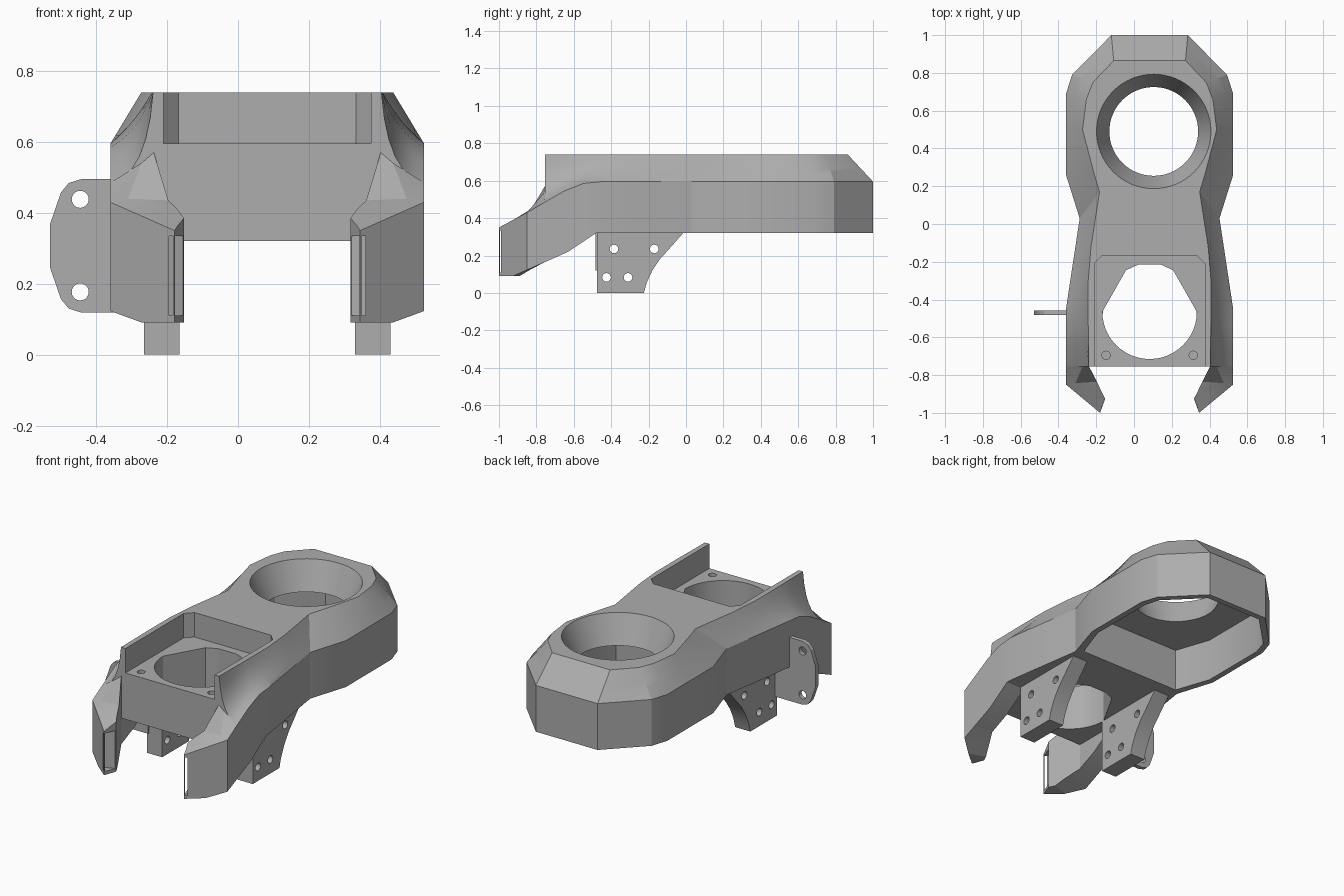
import bpy, bmesh, math
from mathutils import Matrix, Vector

if "Cube" in bpy.data.objects:
    bpy.data.objects.remove(bpy.data.objects["Cube"], do_unlink=True)

CX = 0.0825  # symmetry plane of the housing
TOP, EDGE, BASE = 0.74, 0.595, 0.32

gray = bpy.data.materials.new("plain_gray")
gray.use_nodes = True
gray.diffuse_color = (0.42, 0.42, 0.42, 1)
gray.node_tree.nodes["Principled BSDF"].inputs["Base Color"].default_value = gray.diffuse_color


def make(name, bm):
    bmesh.ops.recalc_face_normals(bm, faces=bm.faces)
    me = bpy.data.meshes.new(name)
    bm.to_mesh(me)
    bm.free()
    me.materials.append(gray)
    ob = bpy.data.objects.new(name, me)
    bpy.context.collection.objects.link(ob)
    ob.location.x = CX
    return ob


def loft(name, rings):
    """Closed solid through rings of equal point count."""
    bm = bmesh.new()
    rows = [[bm.verts.new(p) for p in r] for r in rings]
    n = len(rows[0])
    for a, b in zip(rows, rows[1:]):
        for i in range(n):
            j = (i + 1) % n
            bm.faces.new((a[i], a[j], b[j], b[i]))
    bm.faces.new(rows[0])
    bm.faces.new(rows[-1])
    return make(name, bm)


def prism(name, pts, lo, hi, axis="z"):
    """Extrude a 2D outline between two positions on an axis."""
    place = {"x": lambda a, b, t: (t, a, b), "y": lambda a, b, t: (a, t, b),
             "z": lambda a, b, t: (a, b, t)}[axis]
    return loft(name, [[place(a, b, t) for a, b in pts] for t in (lo, hi)])


def circle(u, v, r, n=32):
    return [(u + r * math.cos(2 * math.pi * i / n), v + r * math.sin(2 * math.pi * i / n))
            for i in range(n)]


def cut(ob, *cutters):
    """Subtract the cutters, then discard them."""
    for c in cutters:
        c.hide_render = True
        m = ob.modifiers.new("cut", "BOOLEAN")
        m.operation, m.solver, m.object = "DIFFERENCE", "EXACT", c
    bpy.context.view_layer.update()
    ev = ob.evaluated_get(bpy.context.evaluated_depsgraph_get())
    new = bpy.data.meshes.new_from_object(ev)
    ob.modifiers.clear()
    ob.data = new
    for c in cutters:
        bpy.data.objects.remove(c, do_unlink=True)


def both(pts):
    """Complete a half outline with its mirror image."""
    return pts + [(-x, y) for x, y in reversed(pts)]


# Housing: side half-width, y, edge height; top half-width, y; hollow of the flank
stations = [
    (0.2025, 1.0, EDGE, 0.19, 0.865, 0), (0.41, 0.79, EDGE, 0.30, 0.75, 0),
    (0.4425, 0.69, EDGE, 0.335, 0.66, 0), (0.4425, 0.5, EDGE, 0.355, 0.5, 0),
    (0.4425, 0.26, EDGE, 0.295, 0.27, 0), (0.37, 0.03, EDGE, 0.265, 0.17, 0),
    (0.405, -0.2, EDGE, 0.31, -0.12, 0.1), (0.4425, -0.45, EDGE, 0.325, -0.3, 0.2),
    (0.4425, -0.55, 0.585, 0.325, -0.52, 0.45), (0.4425, -0.65, 0.545, 0.323, -0.64, 0.65),
    (0.4425, -0.755, 0.485, 0.322, -0.755, 0.85),
]
STEPS = 6


def column(s, side):
    xo, yo, ze, xt, yt, k = s
    a, b = Vector((xo, yo, ze)), Vector((xt, yt, TOP))
    c = ((a + b) / 2).lerp(Vector((xt + 0.01, (yo + yt) / 2, ze)), k)
    pts = [Vector((xo, yo, BASE))]
    for i in range(STEPS + 1):
        t = i / STEPS
        pts.append(a * (1 - t) ** 2 + c * 2 * t * (1 - t) + b * t * t)
    return [(p.x * side, p.y, p.z) for p in pts]


bm = bmesh.new()
cols = [column(s, 1) for s in reversed(stations)] + [column(s, -1) for s in stations]
cols = [[bm.verts.new(p) for p in c] for c in cols]
for a, b in zip(cols, cols[1:]):
    for i in range(STEPS + 1):
        bm.faces.new((a[i], b[i], b[i + 1], a[i + 1]))
bm.faces.new([c[0] for c in cols])
bm.faces.new([c[-1] for c in cols])
bm.faces.new(cols[0] + cols[-1][::-1])
housing = make("housing", bm)

# Recess, front opening, screw holes, conical well and rear underside cavity
recess = prism("recess", both([(0.2925, -1.2), (0.2925, -0.21), (0.25, -0.167)]), EDGE, 1)
arc = [(0.25 * math.cos(t), -0.465 + 0.25 * math.sin(t))
       for t in [math.pi + math.pi * i / 24 for i in range(25)]]
opening = prism("opening", arc + both([(0.125, -0.245), (0.06, -0.215)]), 0.1, 0.9)
screws = [prism("screw", circle(x, -0.695, 0.022, 16), 0.5, 0.7) for x in (-0.231, 0.231)]
well = loft("well", [[(x, y, z) for x, y in circle(0.022, 0.49, r, 64)]
                     for z, r in ((0.5, 0.235), (0.575, 0.235), (TOP, 0.303), (0.8, 0.328))])
cavity = prism("cavity", both([(0.335, 0.06), (0.4075, 0.27), (0.4075, 0.68),
                               (0.38, 0.77), (0.185, 0.965)]), 0.2, 0.575)
cut(housing, recess, opening, *screws, well, cavity)
parts = [housing]

# Front cheeks: y in, y out, x in, x out, x mid, z in, z out, z mid, z bottom
cheek_sections = [
    (-0.48, -0.48, 0.32, 0.4425, 0.38, 0.33, 0.33, 0.33, BASE),
    (-0.63, -0.63, 0.32, 0.4425, 0.38, 0.33, 0.33, 0.33, 0.22),
    (-0.754, -0.754, 0.32, 0.4425, 0.38, 0.33, 0.33, 0.33, 0.165),
    (-0.755, -0.755, 0.32, 0.4425, 0.355, 0.57, 0.485, 0.54, 0.165),
    (-0.835, -0.85, 0.279, 0.4425, 0.393, 0.435, 0.43, 0.44, 0.123),
    (-0.89, -0.925, 0.253, 0.352, 0.31, 0.41, 0.39, 0.4, 0.09),
    (-0.925, -1.0, 0.235, 0.262, 0.25, 0.385, 0.35, 0.367, 0.09),
]
slot_turn = Matrix.Rotation(math.atan2(0.075, 0.027), 4, "Z")
for side, label in ((1, "left"), (-1, "right")):
    rings = []
    for yi, yo, xi, xo, xm, zi, zo, zm, zb in cheek_sections:
        ring = [(xi, yi, zb), (xo, yo, zb), (xo, yo, zo), (xm, (yi + yo) / 2, zm), (xi, yi, zi)]
        rings.append([(x * side, y, z) for x, y, z in ring])
    cheek = loft(label + "_cheek", rings)
    slot_pts = [slot_turn @ Vector((u, v, 0)) for u, v in
                ((-0.026, -0.035), (0.026, -0.035), (0.026, 0.03), (-0.026, 0.03))]
    slot = prism("slot", [(side * (0.2485 + p.x), -0.9625 + p.y) for p in slot_pts], 0.11, 0.335)
    cut(cheek, slot)
    parts.append(cheek)

    # Drilled bracket under the housing
    profile = [(-0.475, 0.33), (-0.475, 0), (-0.225, 0), (-0.21, 0.055), (-0.18, 0.12),
               (-0.14, 0.18), (-0.09, 0.235), (-0.015, BASE), (-0.015, 0.33)]
    bracket = prism(label + "_bracket", profile, side * 0.2475, side * 0.347, "x")
    cut(bracket, *[prism("drill", circle(y, z, 0.023, 20), side * 0.2, side * 0.4, "x")
                   for y, z in ((-0.385, 0.235), (-0.17, 0.235), (-0.425, 0.083), (-0.31, 0.083))])
    parts.append(bracket)

# Side mounting tab with rounded corners and two holes
half = [(0, 0.188), (0.19, 0.188), (0.225, 0.177), (0.247, 0.15), (0.278, 0.06)]
outline = [(-0.335 - u, 0.307 + v) for u, v in half]
outline += [(-0.335 - u, 0.307 - v) for u, v in reversed(half)]
tab = prism("mounting_tab", outline, -0.483, -0.457, "y")
cut(tab, *[prism("drill", circle(-0.5275, z, 0.024, 20), -0.6, -0.3, "y") for z in (0.438, 0.177)])
parts.append(tab)

# Smooth the curved surfaces, keep creases
bpy.ops.object.select_all(action="DESELECT")
for ob in parts:
    ob.select_set(True)
bpy.context.view_layer.objects.active = housing
bpy.ops.object.shade_smooth_by_angle(angle=math.radians(20))
